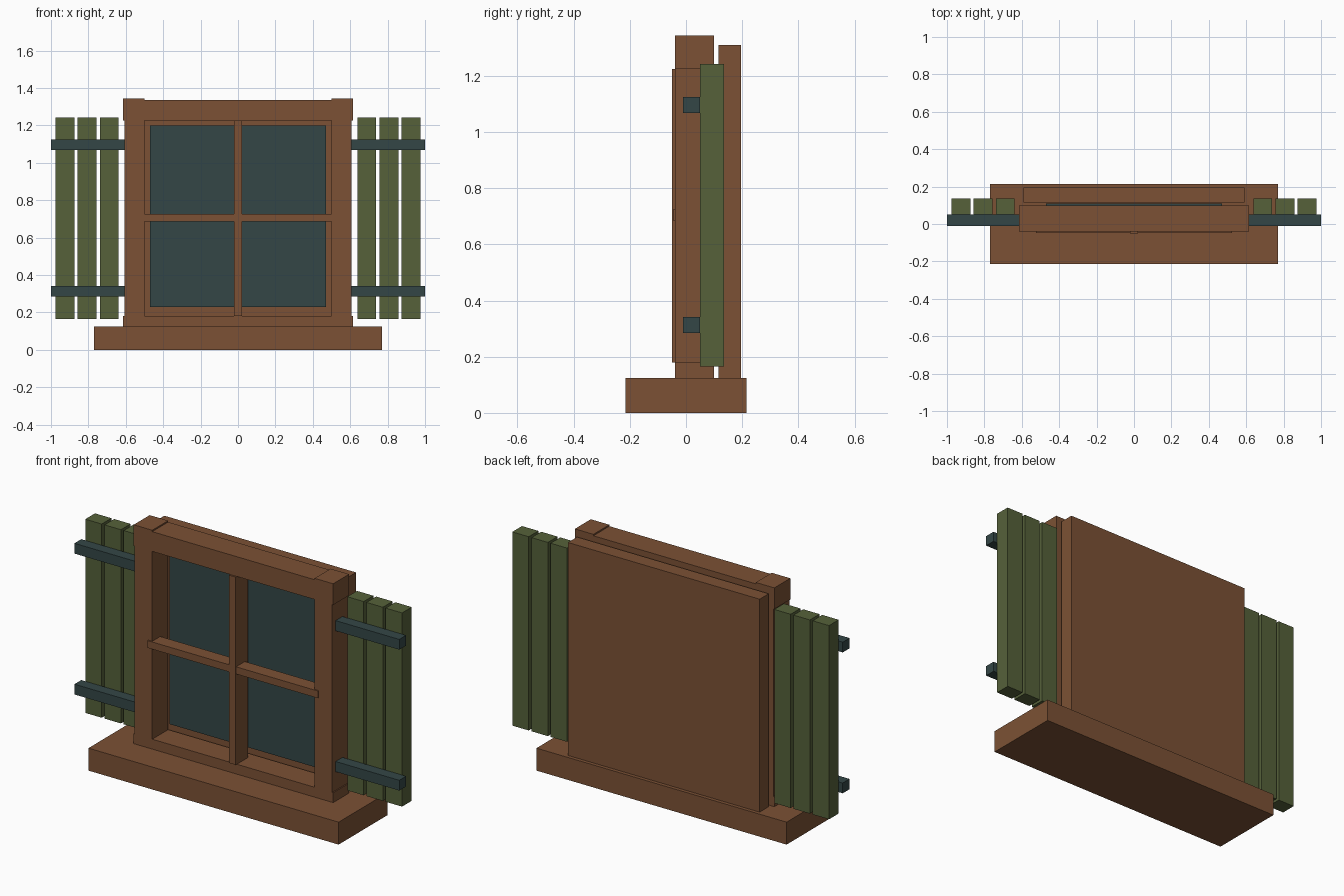
import bpy

cube = bpy.data.objects.get("Cube")
if cube:
    bpy.data.objects.remove(cube, do_unlink=True)


def material(name, rgb):
    mat = bpy.data.materials.new(name)
    mat.use_nodes = True
    color = (*rgb, 1)
    mat.diffuse_color = color
    mat.node_tree.nodes["Principled BSDF"].inputs["Base Color"].default_value = color
    return mat


wood = material("brown wood", (0.2, 0.083, 0.035))
green = material("green paint", (0.092, 0.12, 0.042))
slate = material("dark slate", (0.034, 0.062, 0.062))


def box(name, mat, x, y, z):
    """Box spanning the (low, high) range on each axis."""
    spans = (x, y, z)
    bpy.ops.mesh.primitive_cube_add(size=1, location=[(a + b) / 2 for a, b in spans])
    obj = bpy.context.object
    obj.name = name
    obj.scale = [b - a for a, b in spans]
    bpy.ops.object.transform_apply(location=False, rotation=False, scale=True)
    obj.data.materials.append(mat)
    return obj


def pair(name, mat, x, y, z):
    """The same box on the left (+x) and right (-x)."""
    box("left_" + name, mat, x, y, z)
    box("right_" + name, mat, (-x[1], -x[0]), y, z)


# Sill and back panel
box("sill", wood, (-0.77, 0.77), (-0.215, 0.215), (0, 0.125))
box("back_panel", wood, (-0.59, 0.59), (0.115, 0.195), (0.125, 1.31))

# Frame: jambs with slightly wider ends, and two rails
depth = (-0.04, 0.1)
bottom, top = 0.18, 1.225
pair("jamb", wood, (0.5, 0.608), depth, (bottom, top))
pair("jamb_foot", wood, (0.5, 0.614), depth, (0.125, bottom))
pair("jamb_head", wood, (0.5, 0.614), depth, (top, 1.343))
box("bottom_rail", wood, (-0.5, 0.5), depth, (0.125, bottom))
box("top_rail", wood, (-0.5, 0.5), depth, (top, 1.335))

# Glass and glazing bars
box("glass", slate, (-0.47, 0.47), (0.07, 0.11), (0.23, 1.2))
box("upright_bar", wood, (-0.021, 0.021), (-0.05, 0.06), (bottom, top))
box("cross_bar", wood, (-0.525, 0.525), (-0.047, 0.03), (0.685, 0.725))

# Shutters: three slats a side on two straps
for i in range(3):
    start = 0.638 + i * 0.118
    pair(f"shutter_slat_{i + 1}", green, (start, start + 0.101), (0.05, 0.135), (0.165, 1.243))
for name, low in (("lower", 0.284), ("upper", 1.068)):
    pair(name + "_strap", slate, (0.608, 1), (-0.01, 0.05), (low, low + 0.057))
